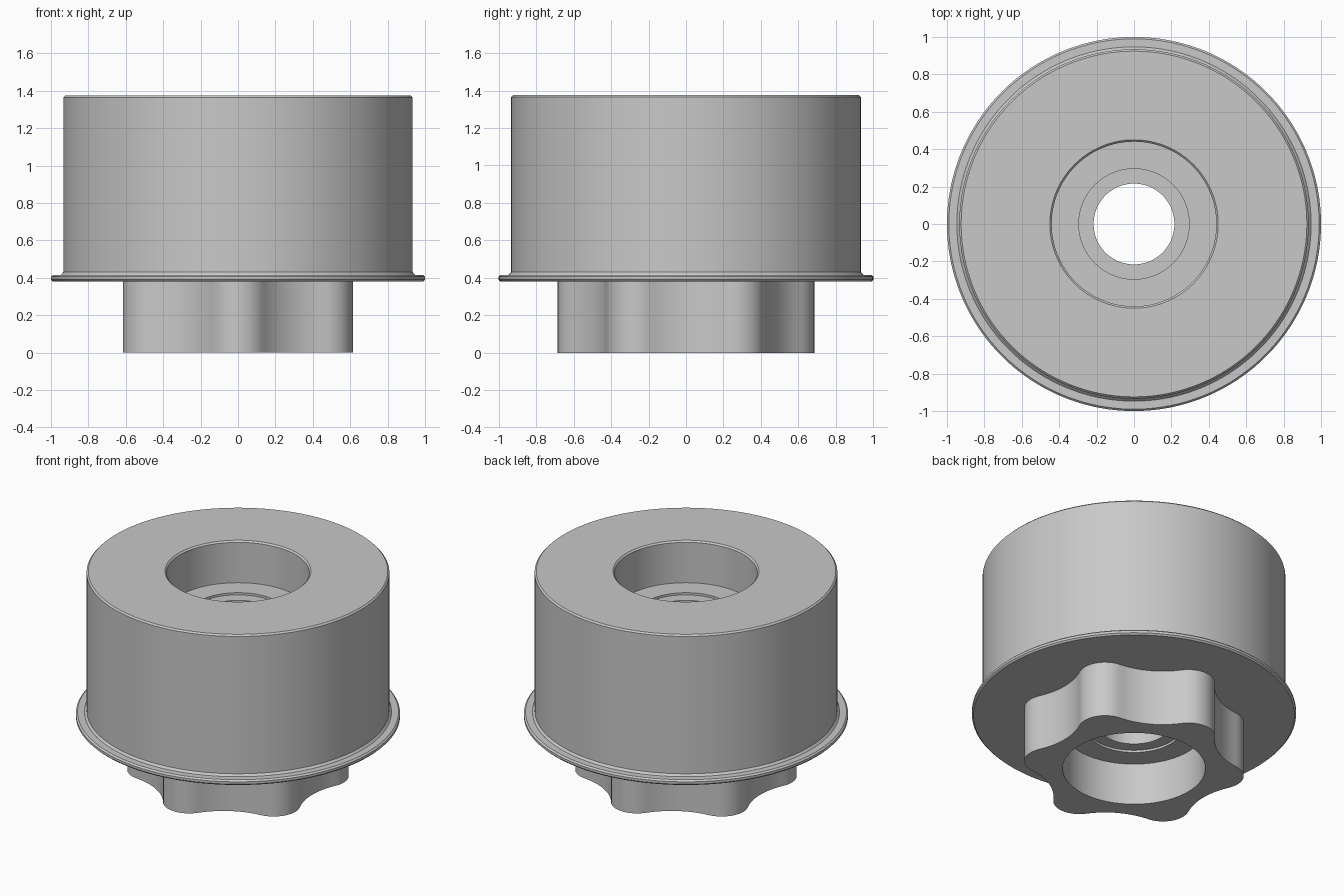
import bpy, bmesh, math

if "Cube" in bpy.data.objects:
    bpy.data.objects.remove(bpy.data.objects["Cube"])

SEG = 180
grey = bpy.data.materials.new("mid_grey")
grey.diffuse_color = (0.58, 0.58, 0.58, 1)
grey.use_nodes = True
grey.node_tree.nodes["Principled BSDF"].inputs["Base Color"].default_value = grey.diffuse_color


def ring(bm, radius, z):
    """Ring of vertices; radius is a number or a function of the angle."""
    verts = []
    for i in range(SEG):
        a = 2 * math.pi * i / SEG
        r = radius(a) if callable(radius) else radius
        verts.append(bm.verts.new((r * math.cos(a), r * math.sin(a), z)))
    return verts


def loft(name, profile):
    """Skin consecutive rings given as (radius, z)."""
    bm = bmesh.new()
    rings = [ring(bm, r, z) for r, z in profile]
    for lo, hi in zip(rings, rings[1:]):
        for i in range(SEG):
            j = (i + 1) % SEG
            bm.faces.new((lo[i], lo[j], hi[j], hi[i]))
    me = bpy.data.meshes.new(name)
    bm.to_mesh(me)
    bm.free()
    me.materials.append(grey)
    ob = bpy.data.objects.new(name, me)
    bpy.context.collection.objects.link(ob)
    bpy.context.view_layer.objects.active = ob
    ob.select_set(True)
    bpy.ops.object.shade_smooth_by_angle(angle=math.radians(30))
    ob.select_set(False)
    return ob


# Six-lobed outline: convex tips joined by tangent concave arcs
TIP_C, TIP_R, DIP_R = 0.522, 0.163, 0.46
HALF = math.pi / 6
DIP_C = TIP_C * math.cos(HALF) + math.sqrt(
    (DIP_R + TIP_R) ** 2 - (TIP_C * math.sin(HALF)) ** 2)
k = TIP_R / (DIP_R + TIP_R)
JOIN = math.atan2(k * DIP_C * math.sin(HALF),
                  TIP_C + k * (DIP_C * math.cos(HALF) - TIP_C))


def lobes(a):
    phi = abs(a % (2 * HALF) - HALF)  # angle to the nearest tip
    if phi <= JOIN:
        return TIP_C * math.cos(phi) + math.sqrt(
            max(0, TIP_R ** 2 - (TIP_C * math.sin(phi)) ** 2))
    psi = HALF - phi
    return DIP_C * math.cos(psi) - math.sqrt(
        max(0, DIP_R ** 2 - (DIP_C * math.sin(psi)) ** 2))


# Lobed grip below the flange, with its bottom face
loft("lobed_grip", [(0.44, 0), (lobes, 0), (lobes, 0.38)])

# Drum with flange, matching seats at both ends and a through hole
loft("drum", [
    (0.5, 0.38), (0.99, 0.38), (1.0, 0.39),
    (1.0, 0.406), (0.99, 0.416),                      # flange rim
    (0.947, 0.416), (0.934, 0.43),                    # base fillet
    (0.934, 1.365), (0.924, 1.375),                   # drum wall
    (0.45, 1.375), (0.44, 1.365), (0.44, 1.09),       # top seat
    (0.295, 1.09), (0.295, 1.075), (0.216, 1.075),    # top relief
    (0.216, 0.3), (0.295, 0.3), (0.295, 0.285),       # hole, lower relief
    (0.44, 0.285), (0.44, 0),                         # bottom seat
])
